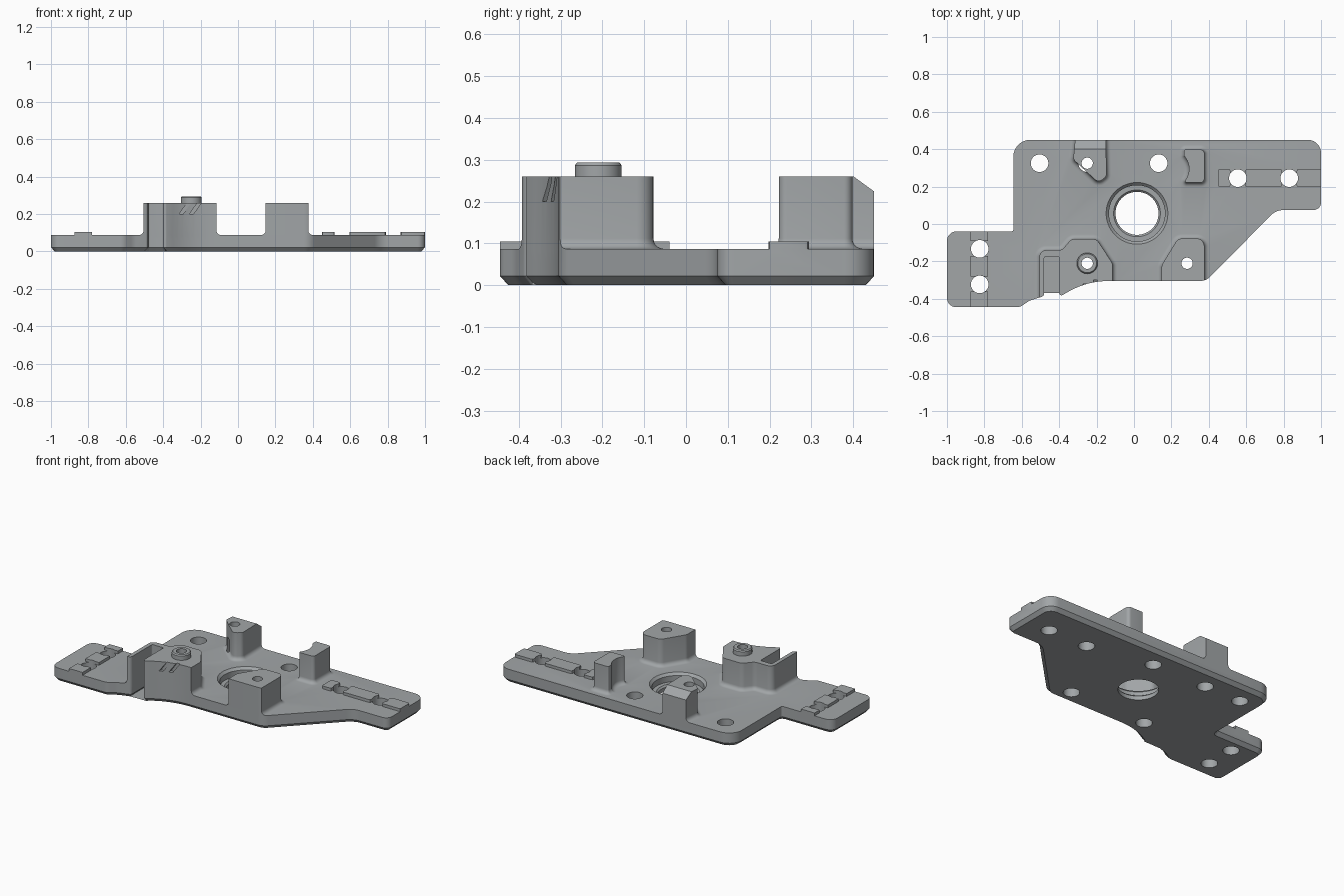
import bpy, bmesh, math
from mathutils import Vector

if "Cube" in bpy.data.objects:
    bpy.data.objects.remove(bpy.data.objects["Cube"])

metal = bpy.data.materials.new("grey metal")
metal.diffuse_color = (0.36, 0.38, 0.39, 1)
metal.use_nodes = True
metal.node_tree.nodes["Principled BSDF"].inputs["Base Color"].default_value = metal.diffuse_color
TOP = 0.087      # plate thickness
BOSS = 0.26      # height of the bosses


def rounded(pts, seg=7):
    """Counter-clockwise outline with a tangent arc of radius r at every (x, y, r)."""
    out = []
    for i, (x, y, r) in enumerate(pts):
        p = Vector((x, y))
        a = (Vector(pts[i - 1][:2]) - p).normalized()
        b = (Vector(pts[(i + 1) % len(pts)][:2]) - p).normalized()
        if r == 0:
            out.append(p)
            continue
        half = a.angle(b) / 2
        t = r / math.tan(half)
        mid = (a + b).normalized()
        c = p + mid * (r / math.sin(half))
        s, e = p + a * t - c, p + b * t - c
        turn = s.angle_signed(e)          # clockwise positive
        for k in range(seg + 1):
            w = -turn * k / seg
            out.append(c + Vector((s.x * math.cos(w) - s.y * math.sin(w),
                                   s.x * math.sin(w) + s.y * math.cos(w))))
    return out


def offset(pts, d):
    """Grow (d > 0) or shrink an outline with mitred corners."""
    out = []
    for i, p in enumerate(pts):
        u = (p - pts[i - 1]).normalized()
        v = (pts[(i + 1) % len(pts)] - p).normalized()
        n1, n2 = Vector((u.y, -u.x)), Vector((v.y, -v.x))
        out.append(p + (n1 + n2) * (d / (1 + n1.dot(n2))))
    return out


def loft(name, layers):
    """Closed solid through (outline, z) layers."""
    bm = bmesh.new()
    rings = [[bm.verts.new((p[0], p[1], z)) for p in o] for o, z in layers]
    bm.faces.new(rings[0][::-1])
    bm.faces.new(rings[-1])
    n = len(rings[0])
    for lo, hi in zip(rings, rings[1:]):
        for i in range(n):
            j = (i + 1) % n
            bm.faces.new((lo[i], lo[j], hi[j], hi[i]))
    bmesh.ops.recalc_face_normals(bm, faces=bm.faces)
    me = bpy.data.meshes.new(name)
    bm.to_mesh(me)
    bm.free()
    me.materials.append(metal)
    ob = bpy.data.objects.new(name, me)
    bpy.context.collection.objects.link(ob)
    return ob


def lathe(name, x, y, prof, n=40):
    """Round solid from (radius, z) pairs."""
    return loft(name, [([(x + r * math.cos(2 * math.pi * k / n),
                          y + r * math.sin(2 * math.pi * k / n)) for k in range(n)], z)
                       for r, z in prof])


def box(name, x0, x1, y0, y1, z0, z1, shear=0):
    o = [(x0, y0), (x1, y0), (x1, y1), (x0, y1)]
    return loft(name, [(o, z0), ([(x + shear, y) for x, y in o], z1)])


helpers = []


def boolean(ob, other, op):
    m = ob.modifiers.new(op.lower(), 'BOOLEAN')
    m.operation, m.object, m.solver = op, other, 'EXACT'
    other.hide_render = True
    helpers.append(other)


# Plate outline with the open slot at the front
outline = rounded([(-1, -.445, .05), (-.61, -.445, .06), (-.56, -.41, .1), (-.48, -.385, .02),
                   (-.48, -.175, .008), (-.40, -.175, .008), (-.40, -.39, .012),
                   (-.25, -.305, .42), (.385, -.305, .08), (.76, .075, .1), (1, .075, .04),
                   (1, .45, .07), (-.645, .45, .09), (-.645, -.04, .012), (-1, -.04, .05)])
plate = loft("mounting_plate", [(offset(outline, -.02), 0), (outline, .022), (outline, TOP)])

# Bosses with a filleted foot, trimmed to the plate outline
bosses = {
    "slot_boss": [(-.505, -.5, 0), (-.115, -.5, 0), (-.115, -.21, .04), (-.2, -.08, .04),
                  (-.335, -.08, .04), (-.385, -.14, .04), (-.505, -.14, .035)],
    "front_boss": [(.148, -.4, 0), (.376, -.4, 0), (.376, -.078, .04), (.235, -.078, .04),
                   (.148, -.22, .04)],
    "back_boss": [(-.31, .5, 0), (-.325, .345, .03), (-.19, .22, .03), (-.146, .255, .03),
                  (-.152, .5, 0)],
    "curved_boss": [(.268, .222, .008), (.376, .222, .02), (.376, .398, .02), (.268, .398, .008),
                    (.268, .365, .01), (.312, .30, .1)],
}
F = .025
for name, pts in bosses.items():
    o = rounded(pts)
    layers = [(offset(o, F), .05)]
    for k in range(6):
        a = k * math.pi / 10
        layers.append((offset(o, F * (1 - math.sin(a))), TOP + F * (1 - math.cos(a))))
    layers.append((o, BOSS))
    boss = loft(name, layers)
    boolean(boss, loft("footprint", [(outline, .03), (outline, .4)]), 'INTERSECT')
    if name == "back_boss":               # sloped back edge
        wedge = loft("slope_cutter", [([(-.5, .452 - .0), (0, .452), (0, .6), (-.5, .6)], .223),
                                      ([(-.5, .36), (0, .36), (0, .6), (-.5, .6)], .29)])
        boolean(boss, wedge, 'DIFFERENCE')
    boolean(plate, boss, 'UNION')

# Collar on the slot boss
boolean(plate, lathe("collar", -.25, -.21, [(.056, .2), (.056, .287), (.05, .294)]), 'UNION')

# Raised pads between the bolt holes
Z = .105
for x0, x1 in ((.45, .515), (.595, .79), (.87, 1)):
    pad = rounded([(x0, .197, .01), (x1, .197, .01), (x1, .294, .01), (x0, .294, .01)], 2)
    boolean(plate, loft("right_pad", [(pad, .05), (pad, Z)]), 'UNION')
for y0, y1 in ((-.445, -.362), (-.28, -.172), (-.09, -.04)):
    boolean(plate, box("left_pad", -.875, -.78, y0, y1, .05, Z), 'UNION')

# Bolt holes through the plate
for x, y in ((-.505, .325), (.132, .325), (.555, .245), (.83, .245), (-.825, -.133), (-.825, -.323)):
    boolean(plate, lathe("bolt_hole", x, y, [(.047, -.1), (.047, .4)]), 'DIFFERENCE')

# Boss holes, wider from below
for x, y in ((-.25, -.21), (.284, -.21), (-.25, .325)):
    boolean(plate, lathe("boss_hole", x, y, [(.047, -.1), (.047, .17), (.03, .1701), (.03, .4)]),
            'DIFFERENCE')

# Stepped centre bore
boolean(plate, lathe("centre_bore", .016, .057,
                     [(.115, -.1), (.115, .025), (.125, .035), (.15, .0351), (.15, .072), (.175, .097)],
                     64), 'DIFFERENCE')

# Slanted marks on the front of the slot boss
for x, back in ((-.315, -.322), (-.26, -.3)):
    boolean(plate, box("slanted_mark", x, x + .022, -.45, back, .2, .27, .05), 'DIFFERENCE')

# Bake the solid, drop the helpers, keep hard edges sharp
bpy.context.view_layer.update()
dg = bpy.context.evaluated_depsgraph_get()
mesh = bpy.data.meshes.new_from_object(plate.evaluated_get(dg))
plate.modifiers.clear()
plate.data = mesh
mesh.materials.clear()
mesh.materials.append(metal)
for p in mesh.polygons:
    p.material_index = 0
for h in helpers:
    bpy.data.objects.remove(h)
bpy.context.view_layer.objects.active = plate
plate.select_set(True)
bpy.ops.object.shade_smooth_by_angle(angle=math.radians(30))
